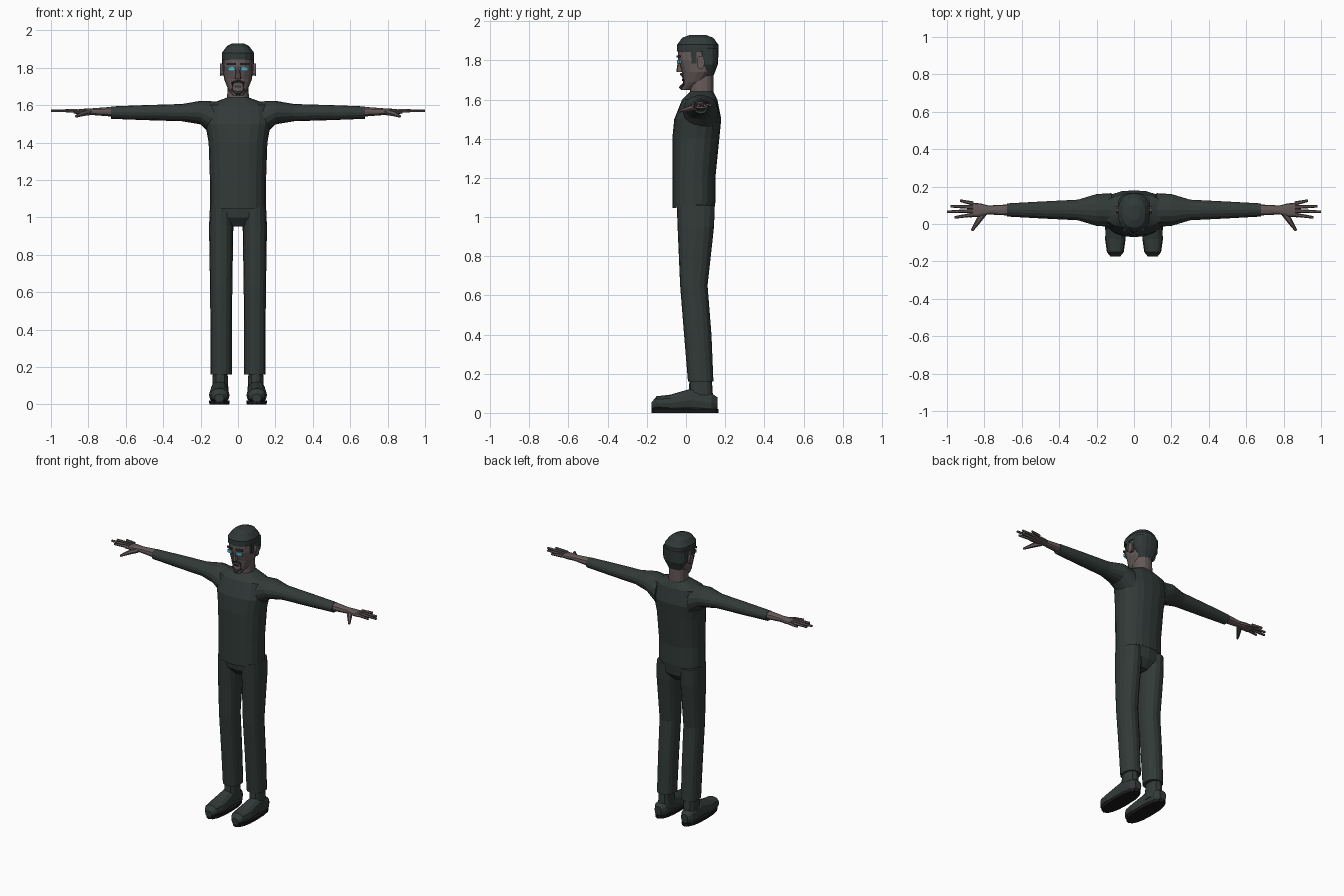
import bpy, bmesh, math
from mathutils import Vector, Matrix

cube = bpy.data.objects.get("Cube")
if cube:
    bpy.data.objects.remove(cube, do_unlink=True)


def material(name, red, green, blue):
    mat = bpy.data.materials.new(name)
    mat.use_nodes = True
    mat.diffuse_color = (red, green, blue, 1)
    shader = mat.node_tree.nodes["Principled BSDF"]
    shader.inputs["Base Color"].default_value = mat.diffuse_color
    return mat


CLOTH = material("dark green cloth", .032, .043, .04)
HAIR = material("dark hair", .03, .042, .04)
RUBBER = material("black rubber", .01, .01, .01)
SKIN = material("grey brown skin", .13, .1, .1)
BEARD = material("dark brown beard", .04, .04, .04)
EYE = material("cyan eyes", .1, .45, .6)


def finish(name, bm, mat, mirror):
    """Turn the bmesh into an object, doubled across x = 0 if asked."""
    bmesh.ops.recalc_face_normals(bm, faces=bm.faces)
    mesh = bpy.data.meshes.new(name)
    bm.to_mesh(mesh)
    bm.free()
    mesh.materials.append(mat)
    obj = bpy.data.objects.new(name, mesh)
    bpy.context.collection.objects.link(obj)
    if mirror:
        modifier = obj.modifiers.new("mirror", "MIRROR")
        modifier.use_mirror_merge = False
    return obj


def circle(sides):
    """Unit circle as a list of cosine and sine pairs."""
    angles = [math.tau * i / sides for i in range(sides)]
    return [(math.cos(angle), math.sin(angle)) for angle in angles]


def bridge(rings):
    """Join a list of point rings and cap both ends."""
    bm = bmesh.new()
    loops = [[bm.verts.new(point) for point in ring] for ring in rings]
    for low, high in zip(loops, loops[1:]):
        for i in range(len(low)):
            bm.faces.new((low[i - 1], low[i], high[i], high[i - 1]))
    bm.faces.new(loops[0])
    bm.faces.new(loops[-1])
    return bm


def bulge(value, power):
    """Push a circle coordinate out towards a rounded square."""
    return math.copysign(abs(value) ** (2 / power), value)


def loft(name, axis, centre, rings, mat, mirror=False, sides=16, power=2.4):
    """Each ring: place on the axis, two radii, optional shift of the second centre."""
    place = {"x": lambda along, u, v: (along, u, v),
             "y": lambda along, u, v: (u, along, v),
             "z": lambda along, u, v: (u, v, along)}[axis]
    points = []
    for along, wide, deep, *shift in rings:
        points.append([place(along,
                             centre[0] + wide * bulge(cosine, power),
                             centre[1] + sum(shift) + deep * bulge(sine, power))
                       for cosine, sine in circle(sides)])
    return finish(name, bridge(points), mat, mirror)


def tube(name, path, radii, mat, sides=6):
    """Tapered mirrored limb through a few points."""
    path = [Vector(point) for point in path]
    rings = []
    for i, (point, radius) in enumerate(zip(path, radii)):
        direction = path[min(i + 1, len(path) - 1)] - path[max(i - 1, 0)]
        rotation = direction.to_track_quat("Z", "Y")
        rings.append([point + rotation @ Vector((cosine, sine, 0)) * radius
                      for cosine, sine in circle(sides)])
    return finish(name, bridge(rings), mat, True)


def block(name, centre, size, mat, mirror=True, turn=0):
    bm = bmesh.new()
    bmesh.ops.create_cube(bm, size=1)
    bm.transform(Matrix.Translation(centre) @ Matrix.Rotation(turn, 4, "Z")
                 @ Matrix.Diagonal((*size, 1)))
    return finish(name, bm, mat, mirror)


# Shirt body, with the hem dipping at the front
shirt = loft("shirt", "z", (0, .05), [
    (1.06, .15, .11, -.01), (1.2, .15, .11, -.01), (1.4, .157, .12),
    (1.5, .175, .12, .01), (1.6, .17, .09, .02), (1.64, .06, .06, .03)],
    CLOTH, sides=20)
for vertex in shirt.data.vertices:
    if vertex.co.z < 1.1:
        vertex.co.z += (vertex.co.y - .05) / 8

# Sleeves, running into the chest
loft("sleeves", "x", (.075, 1.56), [
    (.12, .09, .1, -.04), (.2, .085, .063), (.3, .055, .046),
    (.5, .045, .04), (.68, .035, .033)], CLOTH, mirror=True, power=2)

# Forearms and palms
loft("forearms_and_palms", "x", (.075, 1.565), [
    (.66, .03, .027), (.78, .024, .018), (.82, .035, .016), (.88, .04, .01)],
    SKIN, mirror=True, sides=12)

# Fingers fan out from the palm, thumb points forward and down
tips = {"index": .96, "middle": 1, "ring": .98, "little": .93}
for i, (label, reach) in enumerate(tips.items()):
    tube(label + "_fingers",
         [(.86, .05 + i * .02, 1.57), (reach, .035 + i * .03, 1.57)],
         (.011, .007), SKIN)
tube("thumbs", [(.8, .06, 1.56), (.83, .02, 1.555), (.866, -.035, 1.54)],
     (.016, .015, .007), SKIN)

# Trousers
loft("trouser_hips", "z", (0, .05), [
    (.95, .04, .05), (1, .14, .09), (1.08, .14, .1)], CLOTH)
loft("trouser_legs", "z", (.09, .05), [
    (.16, .057, .065, .025), (.4, .057, .07, .01), (.65, .06, .07, -.01),
    (.95, .065, .093), (1.06, .06, .097)], CLOTH, mirror=True)

# Boots
loft("boot_shafts", "z", (.095, .075), [(.05, .045, .065), (.2, .038, .055)],
     CLOTH, mirror=True, sides=12)
loft("boot_feet", "y", (.1, .05), [
    (-.175, .025, .02, -.015), (-.15, .045, .035), (-.08, .055, .043),
    (.03, .046, .06, .015), (.13, .045, .05), (.16, .025, .03)],
    CLOTH, mirror=True, sides=12)
loft("boot_soles", "z", (.1, -.005), [(0, .053, .17), (.02, .055, .17)],
     RUBBER, mirror=True)

# Head and neck
loft("neck", "z", (0, .08), [(1.6, .06, .06), (1.74, .054, .06)], SKIN)
loft("head", "z", (0, .06), [
    (1.65, .025, .025, -.06), (1.69, .055, .055, -.02), (1.74, .075, .08),
    (1.8, .08, .1), (1.88, .075, .1)], SKIN)
loft("nose", "z", (0, -.03), [(1.74, .016, .02), (1.81, .008, .01)],
     SKIN, sides=8)
loft("ears", "x", (.075, 1.79), [(.07, .015, .03), (.095, .02, .035)],
     SKIN, mirror=True, sides=10)

# Hair
loft("hair_crown", "z", (0, .06), [
    (1.845, .086, .105), (1.88, .086, .105), (1.915, .06, .08),
    (1.93, .03, .04)], HAIR)
loft("hair_back", "z", (0, .11), [
    (1.72, .05, .03), (1.78, .083, .053), (1.86, .086, .057)], HAIR)
block("sideburns", (.079, .04, 1.82), (.008, .025, .07), HAIR)

# Eyes, brows and goatee
block("eyes", (.034, -.036, 1.793), (.04, .009, .02), EYE, turn=.3)
block("eyebrows", (.036, -.038, 1.82), (.046, .009, .012), HAIR, turn=.3)
tube("goatee_sides", [(0, -.025, 1.73), (.03, -.015, 1.72), (.03, -.01, 1.68),
                      (0, -.025, 1.66)], (.007, .007, .007, .012), BEARD)
block("lips", (0, -.017, 1.7), (.03, .009, .009), BEARD, mirror=False)
